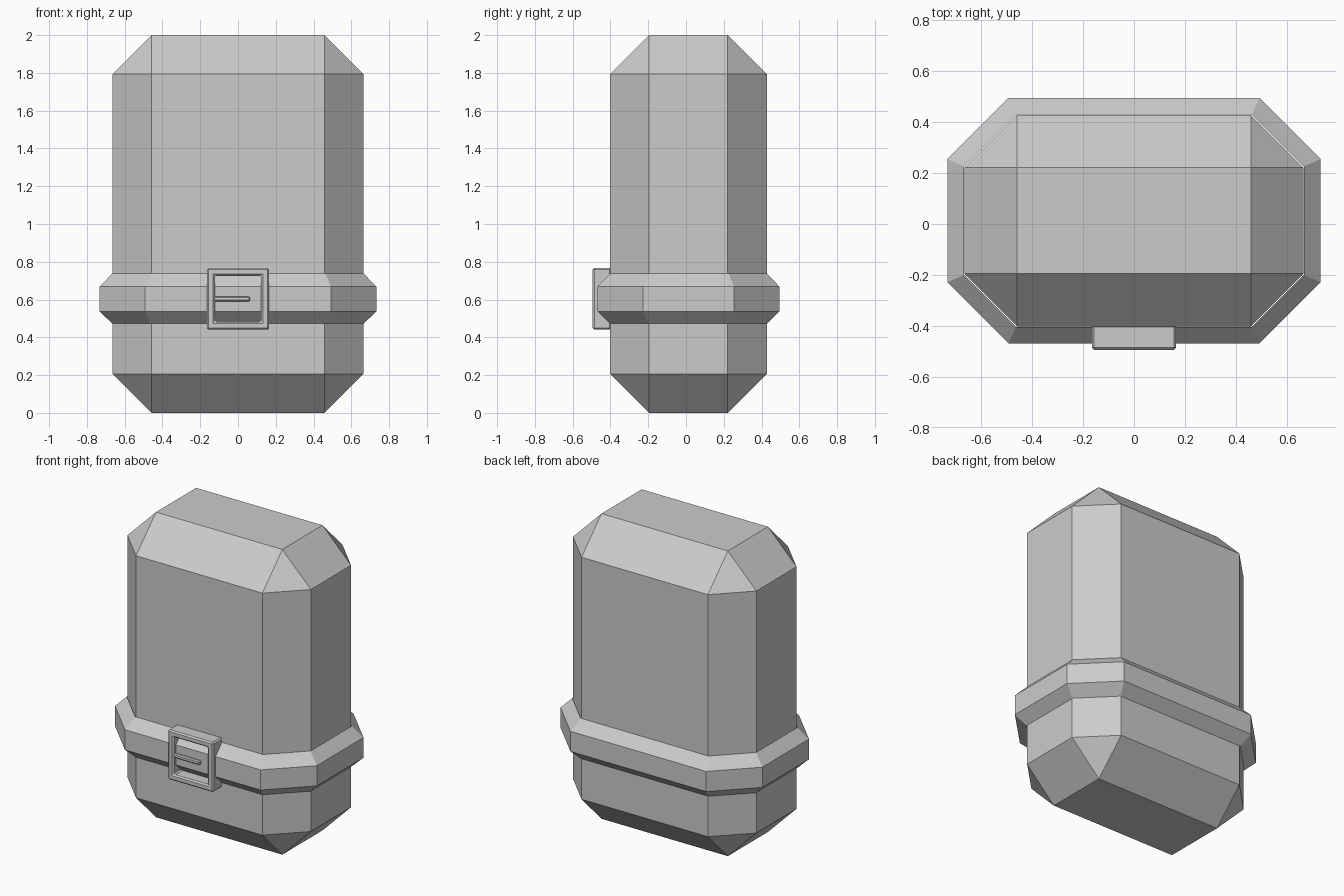
import bpy, bmesh

if "Cube" in bpy.data.objects:
    bpy.data.objects.remove(bpy.data.objects["Cube"])

CY = 0.013  # body and belt centre in y


def finish(name, bm, bevel=0.0):
    bmesh.ops.recalc_face_normals(bm, faces=bm.faces)
    me = bpy.data.meshes.new(name)
    bm.to_mesh(me)
    bm.free()
    ob = bpy.data.objects.new(name, me)
    bpy.context.collection.objects.link(ob)
    if bevel:
        mod = ob.modifiers.new("edge_bevel", 'BEVEL')
        mod.width = bevel
        mod.segments = 1
        mod.limit_method = 'ANGLE'
    return ob


def box(name, lo, hi, bevel):
    bm = bmesh.new()
    bmesh.ops.create_cube(bm, size=1)
    for v in bm.verts:
        v.co = [(a + b) / 2 + c * (b - a) for a, b, c in zip(lo, hi, v.co)]
    return finish(name, bm, bevel)


def closed_rings(name, rings, bevel=0.0):
    """Bridge a list of equal point loops into a closed ring-shaped solid."""
    bm = bmesh.new()
    loops = [[bm.verts.new(p) for p in r] for r in rings]
    n = len(loops[0])
    for k, a in enumerate(loops):
        b = loops[(k + 1) % len(loops)]
        for i in range(n):
            j = (i + 1) % n
            bm.faces.new((a[i], a[j], b[j], b[i]))
    return finish(name, bm, bevel)


def octagon(hx, hy, c, z):
    pts = [(hx, c - hy), (hx, hy - c), (hx - c, hy), (c - hx, hy),
           (-hx, hy - c), (-hx, c - hy), (c - hx, -hy), (hx - c, -hy)]
    return [(x, y + CY, z) for x, y in pts]


def rect(hx, hz, y, cz):
    return [(sx * hx, y, cz + sz * hz) for sx, sz in ((-1, -1), (1, -1), (1, 1), (-1, 1))]


# chamfered block body
box("body", (-0.665, CY - 0.415, 0), (0.665, CY + 0.415, 2), 0.207)

# octagonal belt with sloped upper and lower edges
inner, outer = (0.666, 0.416, 0.203), (0.732, 0.4815, 0.24)
closed_rings("belt", [octagon(*inner, 0.473), octagon(*outer, 0.537),
                      octagon(*outer, 0.669), octagon(*inner, 0.737)])

# square buckle frame and its prong
CZ, FRONT, BACK = 0.604, -0.494, -0.395
closed_rings("buckle_frame", [rect(0.165, 0.163, BACK, CZ), rect(0.165, 0.163, FRONT, CZ),
                              rect(0.122, 0.122, FRONT, CZ), rect(0.122, 0.122, BACK, CZ)], 0.009)
box("buckle_prong", (-0.13, -0.489, 0.591), (0.063, -0.465, 0.617), 0.006)
